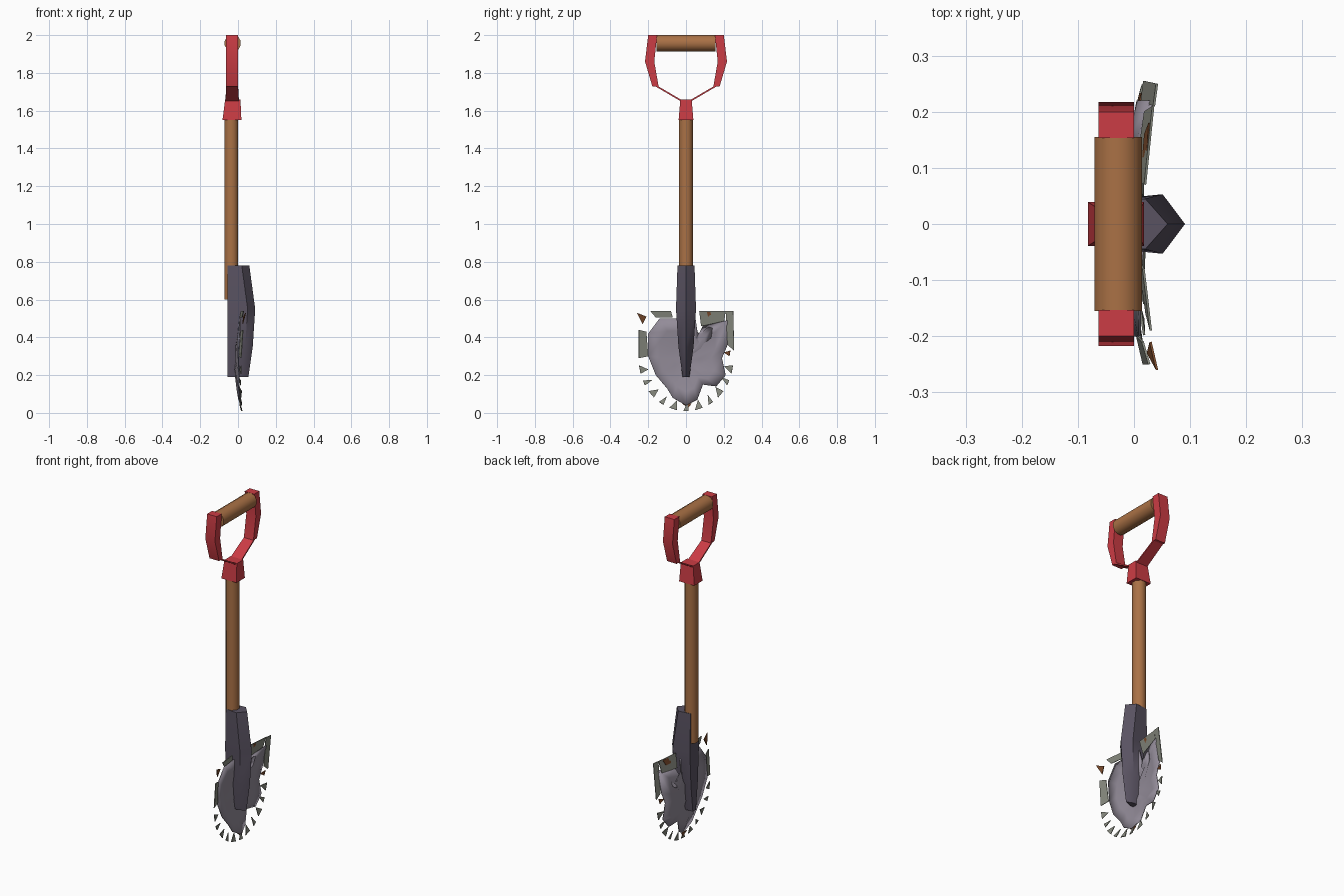
import bpy
import bmesh
import math
import random

random.seed(4)
cube = bpy.data.objects.get("Cube")
if cube:
    bpy.data.objects.remove(cube, do_unlink=True)


def material(name, r, g, b):
    mat = bpy.data.materials.new(name)
    mat.use_nodes = True
    color = (r, g, b, 1)
    mat.diffuse_color = color
    mat.node_tree.nodes["Principled BSDF"].inputs["Base Color"].default_value = color
    return mat


wood = material("wood", .4, .165, .06)
red = material("red paint", .6, .045, .058)
iron = material("dark iron", .1, .085, .12)
steel = material("blade steel", .29, .26, .315)
edge = material("worn edge", .24, .25, .21)
rust = material("rust", .2, .07, .025)


def finish(name, bm, mat, angle=None, thickness=0):
    """Turn a bmesh into a named, coloured object."""
    bmesh.ops.recalc_face_normals(bm, faces=bm.faces[:])
    mesh = bpy.data.meshes.new(name)
    bm.to_mesh(mesh)
    bm.free()
    mesh.materials.append(mat)
    obj = bpy.data.objects.new(name, mesh)
    bpy.context.collection.objects.link(obj)
    if thickness:
        mod = obj.modifiers.new("thickness", "SOLIDIFY")
        mod.thickness = thickness
        mod.offset = 0
    if angle:
        bpy.ops.object.select_all(action="DESELECT")
        obj.select_set(True)
        bpy.context.view_layer.objects.active = obj
        bpy.ops.object.shade_smooth_by_angle(angle=math.radians(angle))
    return obj


def loft(name, sections, mat, angle=None):
    """Skin a closed solid through rings of equal point count."""
    bm = bmesh.new()
    rings = [[bm.verts.new(p) for p in ring] for ring in sections]
    n = len(rings[0])
    for a, b in zip(rings, rings[1:]):
        for i in range(n):
            j = (i + 1) % n
            bm.faces.new((a[i], a[j], b[j], b[i]))
    bm.faces.new(rings[0][::-1])
    bm.faces.new(rings[-1])
    return finish(name, bm, mat, angle)


def circle(radius, sides):
    for i in range(sides):
        t = math.tau * (i + .5) / sides
        yield radius * math.cos(t), radius * math.sin(t)


# Shaft and cross grip
loft("shaft", [[(x - .035, y, z) for x, y in circle(.039, 8)] for z in (.6, 1.58)], wood, 50)
loft("grip", [[(x - .028, y, z + 1.957) for x, z in circle(.044, 12)] for y in (-.155, .155)], wood, 40)

# Collar at the top of the shaft
loft("collar", [[(x0, -w, z), (x1, -w, z), (x1, w, z), (x0, w, z)]
                for z, x0, x1, w in ((1.55, -.082, .018, .039), (1.66, -.068, .013, .03))], red)

# Grip arms and the thin straps joining them to the collar
arm = ((2, .153, .2), (1.86, .168, .217), (1.728, .145, .178))
for side, label in ((1, "back"), (-1, "front")):
    loft(label + "_arm", [[(-.063, side * a, z), (0, side * a, z), (0, side * b, z), (-.063, side * b, z)]
                          for z, a, b in arm], red, 30)
    bm = bmesh.new()
    bm.faces.new([bm.verts.new((x, side * y, z)) for x, y, z in
                  ((-.063, .16, 1.732), (0, .16, 1.732), (.005, .02, 1.65), (-.066, .02, 1.65))])
    finish(label + "_strap", bm, red, thickness=.008)

# Ridged socket
loft("socket", [[(-.055, -.8 * w, z), (f - .04, -w, z), (f, 0, z), (f - .04, w, z), (-.055, .8 * w, z)]
                for z, f, w in ((.19, .055, .018), (.35, .078, .04), (.55, .091, .053), (.78, .06, .045))],
     iron, 40)


# Dished blade surface
def blade_point(y, z, bump=0):
    r2 = (y * y + (z - .28) ** 2) / .07
    return (-.012 + .03 * r2 + random.uniform(-bump, bump), y, z)


outline = ((-.2, .42), (-.14, .5), (-.05, .5), (.05, .5), (.06, .43), (.13, .37), (.14, .45), (.09, .46),
           (.22, .49), (.22, .36), (.19, .29), (.21, .2), (.16, .14), (.09, .15), (.06, .07), (0, .04),
           (-.07, .08), (-.1, .13), (-.16, .2), (-.2, .3))
bm = bmesh.new()
rings = [[bm.verts.new(blade_point(y * s, .28 + (z - .28) * s, .008)) for y, z in outline]
         for s in (1, .7, .35)]
center = bm.verts.new(blade_point(0, .28))
count = len(outline)
for i in range(count):
    j = (i + 1) % count
    for a, b in zip(rings, rings[1:]):
        bm.faces.new((a[i], a[j], b[j], b[i]))
    bm.faces.new((rings[-1][i], rings[-1][j], center))
finish("blade", bm, steel, 60, .005)


# Broken rim flakes
def flakes(name, shapes, mat):
    bm = bmesh.new()
    for shape in shapes:
        bm.faces.new([bm.verts.new(blade_point(y, z, .003)) for y, z in shape])
    finish(name, bm, mat, thickness=.004)


flakes("rim_plates", (
    ((-.25, .44), (-.21, .43), (-.2, .3), (-.25, .29)),
    ((-.19, .54), (-.08, .54), (-.07, .505), (-.16, .505)),
    ((.07, .54), (.21, .54), (.2, .47), (.08, .46)),
    ((.21, .54), (.25, .54), (.255, .33), (.22, .36))), edge)

# Small teeth following the rounded lower edge
teeth = []
for i in range(11):
    t = math.pi * (1.06 + .88 * i / 10)
    reach = .055 if i % 2 else .085
    teeth.append([(.25 * k * math.cos(t + d), .28 + .27 * k * math.sin(t + d))
                  for d, k in ((-reach, 1), (reach, 1), (.04, .82))])
flakes("rim_teeth", teeth, edge)

flakes("rust_flakes", (
    ((-.26, .53), (-.21, .51), (-.23, .47)),
    ((.11, .535), (.18, .535), (.16, .5), (.12, .5)),
    ((.2, .32), (.235, .33), (.23, .3)),
    ((-.02, .05), (.03, .05), (.01, .025))), rust)
